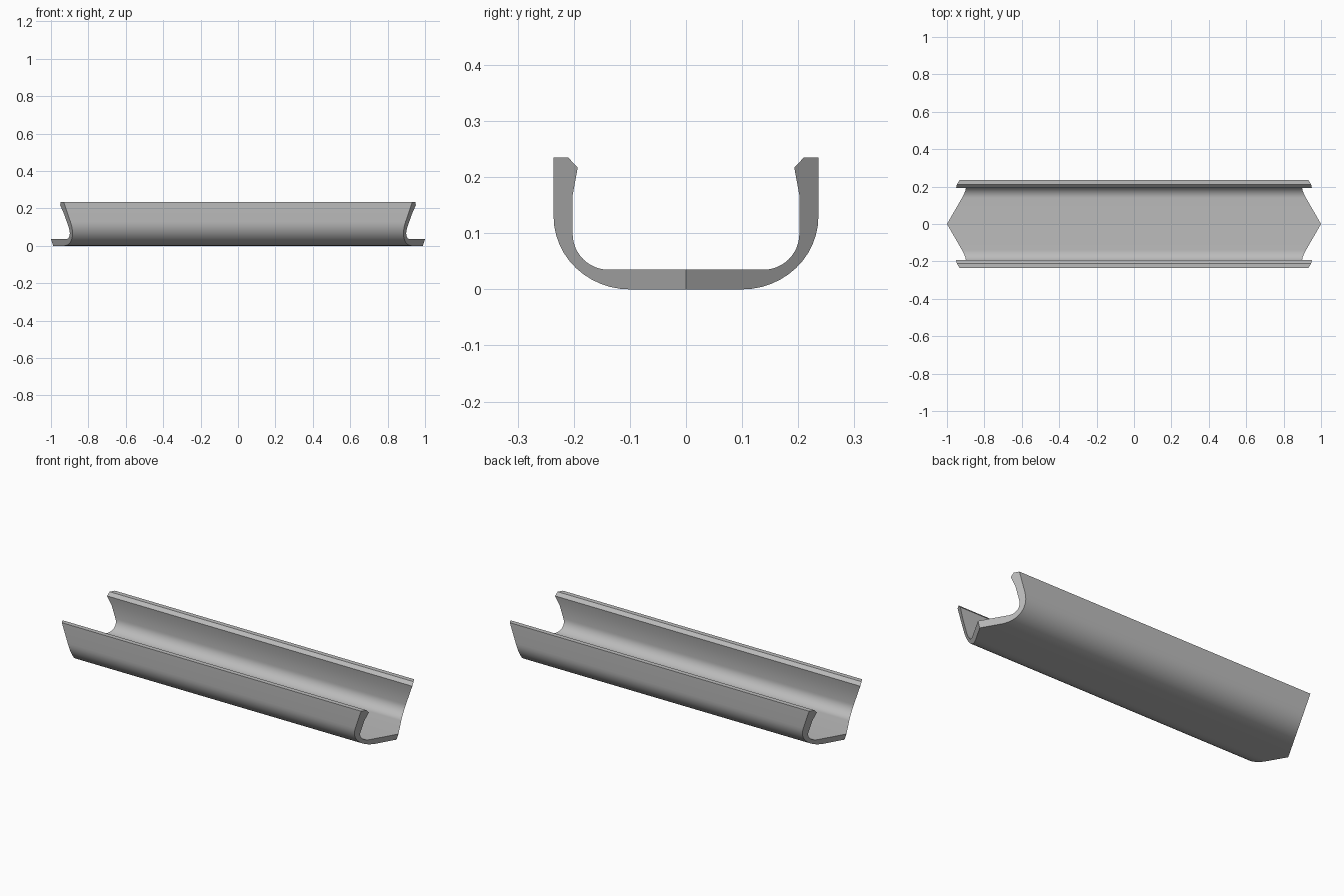
import bpy, bmesh
from math import sin, cos, pi, radians

cube = bpy.data.objects.get("Cube")
if cube:
    bpy.data.objects.remove(cube, do_unlink=True)

STEPS = 12


def arc(cy, cz, ry, rz, start, end):
    """Points of an elliptical arc, angles in degrees."""
    angles = [radians(start + (end - start) * i / STEPS) for i in range(STEPS + 1)]
    return [(cy + ry * cos(a), cz + rz * sin(a)) for a in angles]


def mitre(y, z):
    """Half length of the channel where the slanted end cuts meet it."""
    return 0.988 - 0.577 * abs(y) + 0.343 * z


# Half cross-section: base, outer corner, chamfered lip, inner corner, floor
profile = [(0, 0)]
profile += arc(0.1, 0.13, 0.136, 0.13, -90, 0)
profile += [(0.236, 0.235), (0.21, 0.235), (0.193, 0.217), (0.202, 0.168)]
profile += arc(0.138, 0.099, 0.064, 0.064, 0, -90)
profile += [(0, 0.035)]

# Channel: mirrored halves with pointed, mitred ends
bm = bmesh.new()
for side in (1, -1):
    left = [bm.verts.new((mitre(y, z), side * y, z)) for y, z in profile]
    right = [bm.verts.new((-mitre(y, z), side * y, z)) for y, z in profile]
    bm.faces.new(left)
    bm.faces.new(right)
    for i in range(len(profile) - 1):
        bm.faces.new((left[i], left[i + 1], right[i + 1], right[i]))
bmesh.ops.remove_doubles(bm, verts=bm.verts[:], dist=0.0001)
bmesh.ops.recalc_face_normals(bm, faces=bm.faces[:])
mesh = bpy.data.meshes.new("channel_rail")
bm.to_mesh(mesh)
bm.free()

rail = bpy.data.objects.new("channel_rail", mesh)
bpy.context.collection.objects.link(rail)

# Plain grey finish
grey = bpy.data.materials.new("light_grey")
grey.use_nodes = True
colour = (0.5, 0.5, 0.5, 1)
grey.diffuse_color = colour
grey.node_tree.nodes["Principled BSDF"].inputs["Base Color"].default_value = colour
mesh.materials.append(grey)

# Smooth corners, crisp edges
bpy.ops.object.select_all(action="DESELECT")
rail.select_set(True)
bpy.context.view_layer.objects.active = rail
bpy.ops.object.shade_smooth_by_angle(angle=radians(20))
